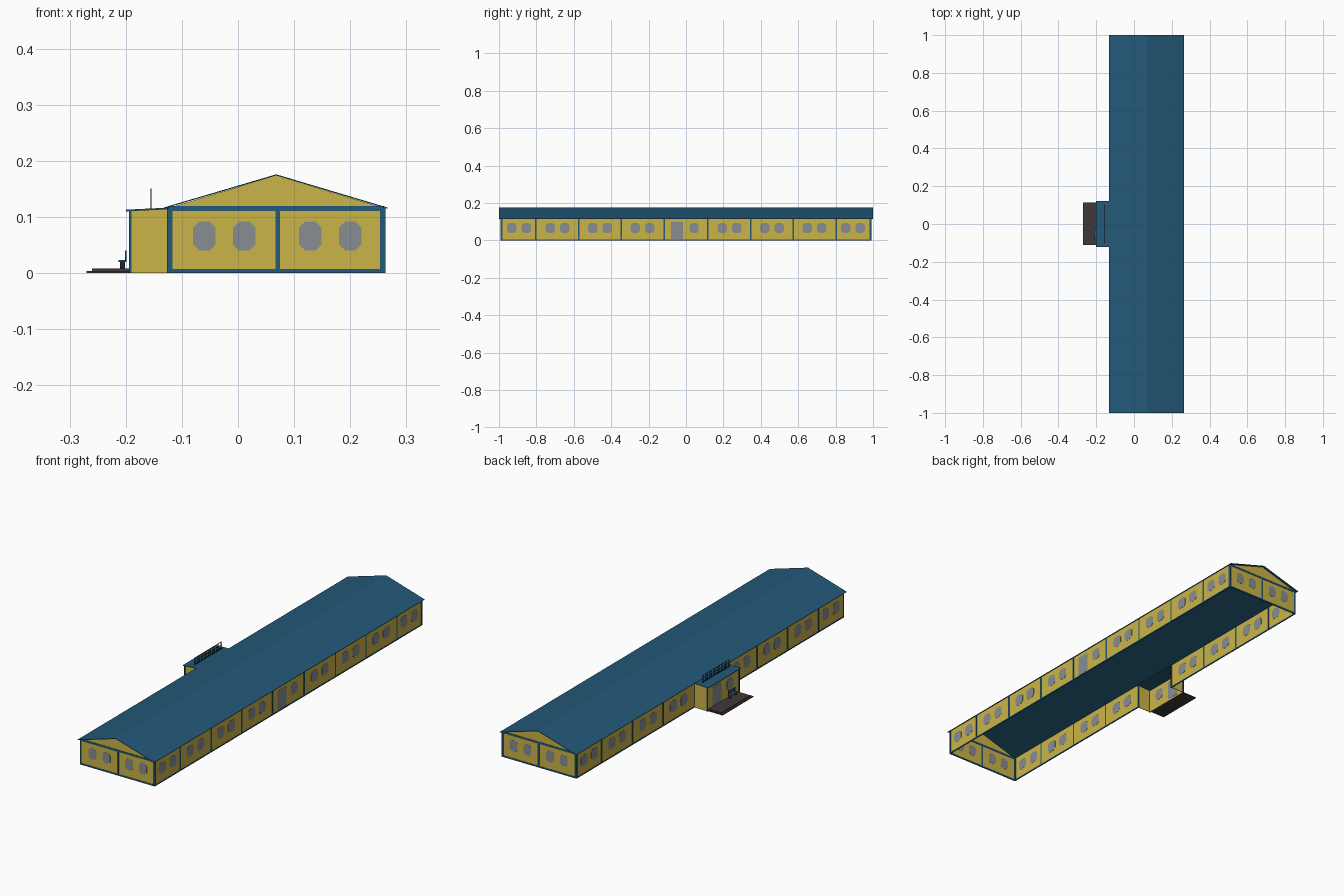
import bpy, bmesh

if "Cube" in bpy.data.objects:
    bpy.data.objects.remove(bpy.data.objects["Cube"])


def material(name, rgb):
    m = bpy.data.materials.new(name)
    m.diffuse_color = (*rgb, 1)
    m.use_nodes = True
    m.node_tree.nodes["Principled BSDF"].inputs["Base Color"].default_value = m.diffuse_color
    return m


YELLOW = material("yellow wall", (0.60, 0.46, 0.065))
BLUE = material("dark blue", (0.017, 0.100, 0.190))
GREY = material("grey glass", (0.24, 0.27, 0.29))
BROWN = material("dark brown stone", (0.052, 0.040, 0.040))
BLACK = material("dark metal", (0.015, 0.018, 0.02))


class Part:
    """Collects prisms into one named object."""

    def __init__(self, name, mat):
        self.name, self.mat, self.bm = name, mat, bmesh.new()

    def prism(self, profile, axis, a, b):
        # axis x: profile is (y, z); axis y: profile is (x, z)
        def at(p, t):
            return (t, p[0], p[1]) if axis == "x" else (p[0], t, p[1])
        lo = [self.bm.verts.new(at(p, a)) for p in profile]
        hi = [self.bm.verts.new(at(p, b)) for p in profile]
        self.bm.faces.new(lo)
        self.bm.faces.new(hi[::-1])
        n = len(profile)
        for i in range(n):
            j = (i + 1) % n
            self.bm.faces.new((lo[j], lo[i], hi[i], hi[j]))

    def box(self, x0, x1, y0, y1, z0, z1):
        self.prism([(x0, z0), (x1, z0), (x1, z1), (x0, z1)], "y", y0, y1)

    def finish(self):
        bmesh.ops.recalc_face_normals(self.bm, faces=self.bm.faces)
        me = bpy.data.meshes.new(self.name)
        self.bm.to_mesh(me)
        self.bm.free()
        me.materials.append(self.mat)
        ob = bpy.data.objects.new(self.name, me)
        bpy.context.collection.objects.link(ob)


def pane(c, w, z0=0.040, z1=0.092, k=0.011):
    """Window outline with clipped corners."""
    a, b = c - w / 2, c + w / 2
    return [(a + k, z0), (b - k, z0), (b, z0 + k), (b, z1 - k),
            (b - k, z1), (a + k, z1), (a, z1 - k), (a, z0 + k)]


def rect(a, b, z0, z1):
    return [(a, z0), (b, z0), (b, z1), (a, z1)]


XL, XR, XM, YE, H, RIDGE = -0.124, 0.260, 0.068, 0.988, 0.116, 0.174
T = 0.001      # half thickness of a wall
G = 0.0018     # half thickness of a pane
F = 0.0025     # half thickness of a frame strip
PX, PY = -0.192, 0.117   # porch front and half width

walls = Part("main_walls", YELLOW)
windows = Part("windows", GREY)
frames = Part("wall_frames", BLUE)

# Gable ends with four windows and a frame each
for y in (-YE, YE):
    walls.prism([(XL, 0), (XR, 0), (XR, H), (XM, RIDGE), (XL, H)], "y", y - T, y + T)
    for x in (-0.060, 0.011, 0.129, 0.200):
        windows.prism(pane(x, 0.040), "y", y - G, y + G)
    for x in (XL + 0.003, XM + 0.003, XR - 0.003):
        frames.box(x - 0.004, x + 0.004, y - F, y + F, 0, H)
    frames.box(XL, XR, y - F, y + F, 0, 0.007)
    frames.box(XL, XR, y - F, y + F, 0.111, 0.120)

# Long sides: the left one is open behind the porch
walls.box(XR - T, XR + T, -YE, YE, 0, H)
for s in (-1, 1):
    y0, y1 = sorted((s * PY, s * YE))
    walls.box(XL - T, XL + T, y0, y1, 0, H)
    frames.box(XL - F, XL + F, y0, y1, 0, 0.005)
frames.box(XR - F, XR + F, -YE, YE, 0, 0.005)

seams = [0.117, 0.347, 0.573, 0.802, YE - 0.003]
for x in (XL, XR):
    for s in (-1, 1):
        for y in seams:
            frames.box(x - F, x + F, s * y - 0.004, s * y + 0.004, 0, H)
        for a, b in zip(seams, seams[1:]):
            for d in (-0.039, 0.039):
                windows.prism(pane(s * ((a + b) / 2 + d), 0.050), "x", x - G, x + G)

# Back door and window in the middle bay of the right side
windows.prism(rect(-0.080, -0.016, 0.006, 0.098), "x", XR - G, XR + G)
windows.prism(pane(0.043, 0.050), "x", XR - G, XR + G)

# Porch walls, door, window and frame
porch = Part("porch_walls", YELLOW)
porch.box(PX - T, PX + T, -PY, PY, 0, 0.111)
for s in (-1, 1):
    porch.box(PX, XL, s * PY - T, s * PY + T, 0, 0.113)
    frames.box(PX - F, PX + F, s * PY - 0.003, s * PY + 0.003, 0, 0.111)
windows.prism(rect(0.015, 0.080, 0.009, 0.098), "x", PX - G, PX + G)
windows.prism(pane(-0.050, 0.050), "x", PX - G, PX + G)

for part in (walls, windows, frames, porch):
    part.finish()

# Main roof: thin folded sheet
roof = Part("main_roof", BLUE)
e0, e1, ze = -0.132, 0.266, 0.116
roof.prism([(e0, ze - 0.001), (XM, RIDGE), (e1, ze - 0.001),
            (e1, ze + 0.001), (XM, RIDGE + 0.002), (e0, ze + 0.001)], "y", -1, 1)
roof.finish()

# Porch roof
porch_roof = Part("porch_roof", BLUE)
porch_roof.prism([(-0.200, 0.110), (-0.118, 0.114), (-0.118, 0.117), (-0.200, 0.113)],
                 "y", -0.122, 0.122)
porch_roof.finish()

# Open lattice standing on the porch roof
lattice = Part("roof_lattice", BLACK)
for z in (0.120, 0.135, 0.150):
    lattice.box(-0.1555, -0.1545, -0.1, 0.1, z - 0.001, z + 0.001)
for i in range(21):
    y = -0.1 + i * 0.01
    lattice.box(-0.1555, -0.1545, y - 0.0012, y + 0.0012, 0.112, 0.151)
lattice.finish()

# Entrance platform in two steps
steps = Part("entrance_steps", BROWN)
steps.box(-0.270, PX, -0.112, 0.115, 0, 0.004)
steps.box(-0.260, PX, -0.105, 0.108, 0.004, 0.008)
steps.finish()

# Bench beside the door
bench = Part("bench_seat", BLUE)
bench.box(-0.213, -0.199, -0.080, -0.025, 0.020, 0.023)
bench.box(-0.201, -0.199, -0.080, -0.025, 0.028, 0.040)
bench.finish()
legs = Part("bench_legs", BLACK)
for y in (-0.075, -0.032):
    legs.box(-0.210, -0.201, y, y + 0.003, 0.008, 0.020)
    legs.box(-0.201, -0.199, y, y + 0.003, 0.020, 0.040)
legs.finish()
